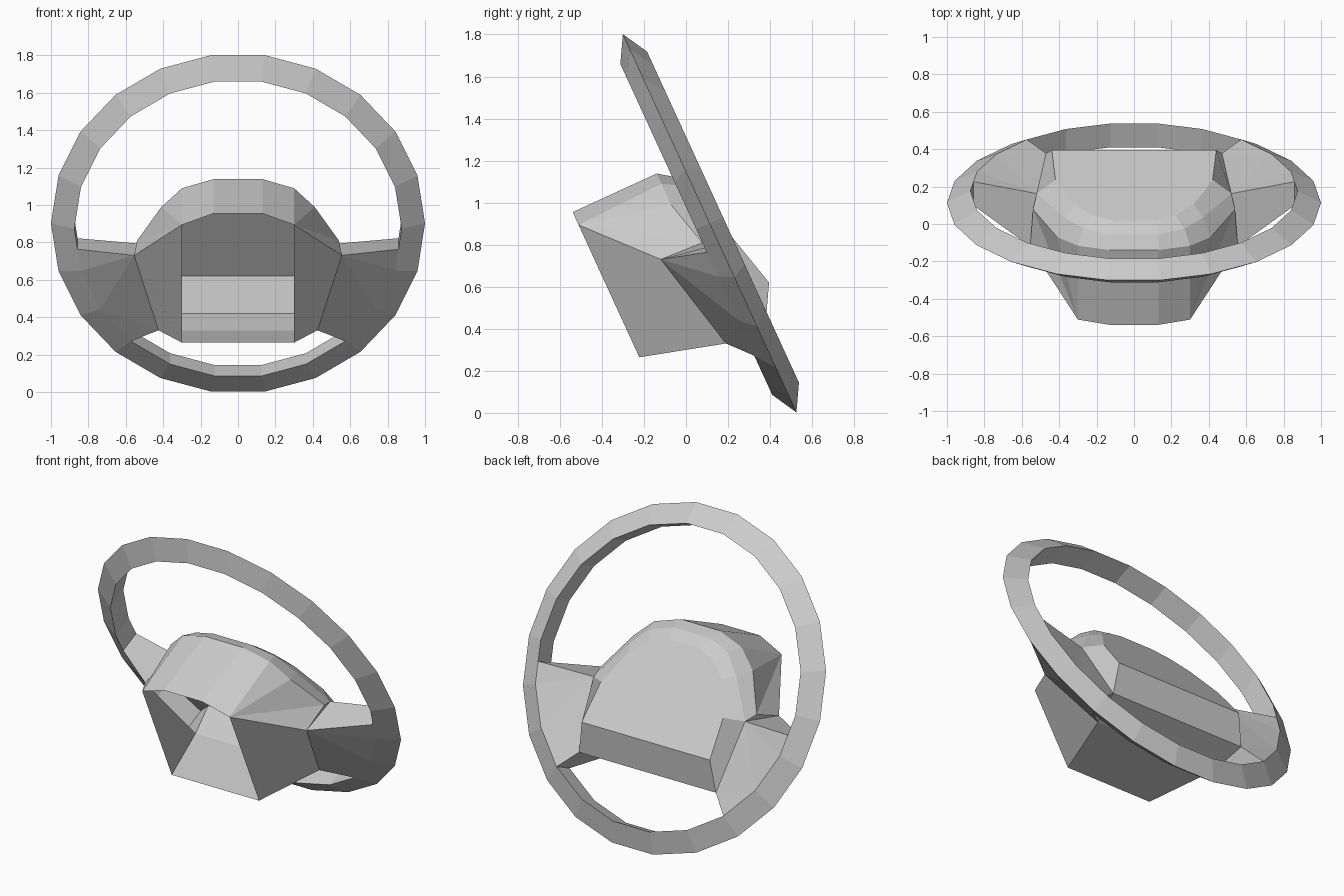
import bpy, bmesh, math

if "Cube" in bpy.data.objects:
    bpy.data.objects.remove(bpy.data.objects["Cube"])

TILT = math.radians(24.65)
SIN, COS = math.sin(TILT), math.cos(TILT)
SIDES = 22

grey = bpy.data.materials.new("plain_grey")
grey.diffuse_color = (0.6, 0.6, 0.6, 1)
grey.use_nodes = True
grey.node_tree.nodes["Principled BSDF"].inputs["Base Color"].default_value = grey.diffuse_color


def place(p):
    """Wheel-plane coordinates (across, up the wheel, toward driver) to world."""
    x, u, n = p
    return (x, 0.1125 - SIN * u - COS * n, 0.902 + COS * u - SIN * n)


def build(name, faces):
    """Flat-shaded object from a list of faces given in wheel-plane points."""
    bm = bmesh.new()
    verts = {}
    for face in faces:
        ring = []
        for p in face:
            key = tuple(round(c, 4) for c in p)
            if key not in verts:
                verts[key] = bm.verts.new(place(key))
            if verts[key] not in ring:
                ring.append(verts[key])
        if len(ring) > 2:
            bm.faces.new(ring)
    bmesh.ops.recalc_face_normals(bm, faces=bm.faces)
    mesh = bpy.data.meshes.new(name)
    bm.to_mesh(mesh)
    bm.free()
    mesh.materials.append(grey)
    bpy.context.collection.objects.link(bpy.data.objects.new(name, mesh))


def mirror(p):
    return (-p[0], p[1], p[2])


def rim(k, r, n):
    a = 2 * math.pi * (k % SIDES) / SIDES
    return (r * math.cos(a), r * math.sin(a), n)


# Rim: triangular section, sharp edge outward
section = [(1.0, 0.0), (0.875, 0.07), (0.875, -0.07)]
faces = []
for k in range(SIDES):
    for i in range(3):
        a, b = section[i], section[(i + 1) % 3]
        faces.append([rim(k, *a), rim(k, *b), rim(k + 1, *b), rim(k + 1, *a)])
build("wheel_rim", faces)

# Hub: half outlines from the open front to the closed back plate
P, Q = (0.555, -0.059, 0.283), (0.425, -0.552, 0.168)   # spoke roots, front
K, W = (0.52, -0.12, 0.0), (0.47, -0.55, -0.04)         # spoke roots, back
corner = (0.30, 0.253, 0.57)
halves = [
    [(0.13, 0.32, 0.57), corner, corner, corner, corner, (0.30, -0.44, 0.57)],
    [(0.13, 0.32, 0.13), (0.30, 0.266, 0.13), (0.41, 0.156, 0.13),
     (0.54, -0.07, 0.07), P, Q],
    [(0.13, 0.27, 0.06), (0.27, 0.22, 0.05), (0.37, 0.11, 0.035), K, K, W],
]
plate = [(0.11, 0.20), (0.22, 0.16), (0.32, 0.07), (0.42, -0.13),
         (0.42, -0.13), (0.44, -0.374)]
halves.append([(x, u, 0.26 * (u - 0.2) + 0.01) for x, u in plate])
loops = [h + [mirror(p) for p in reversed(h)] for h in halves]
faces = [loops[-1]]
for j in range(3):
    a, b = loops[j], loops[j + 1]
    for i in range(12):
        if j == 1 and i in (4, 6):      # left open into the spokes
            continue
        m = (i + 1) % 12
        faces.append([a[i], a[m], b[m], b[i]])
build("hub_shell", faces)

# Spokes: hollow wedges from the hub sides to the rim
T, TB = (0.858, -0.12, 0.07), (0.858, -0.12, -0.07)
f1, f2, f3 = [rim(-k, 0.875, 0.07) for k in (1, 2, 3)]
b1, b2, b3 = [rim(-k, 0.875, -0.07) for k in (1, 2, 3)]
spoke = [
    [P, T, f1], [P, f1, f2], [P, f2, Q], [Q, f2, f3],       # front
    [K, b1, TB], [K, b2, b1], [K, W, b2], [W, b3, b2],      # back
    [P, K, TB, T], [Q, f3, b3, W],                          # top, bottom
]
build("right_spoke", spoke)
build("left_spoke", [[mirror(p) for p in f] for f in spoke])
